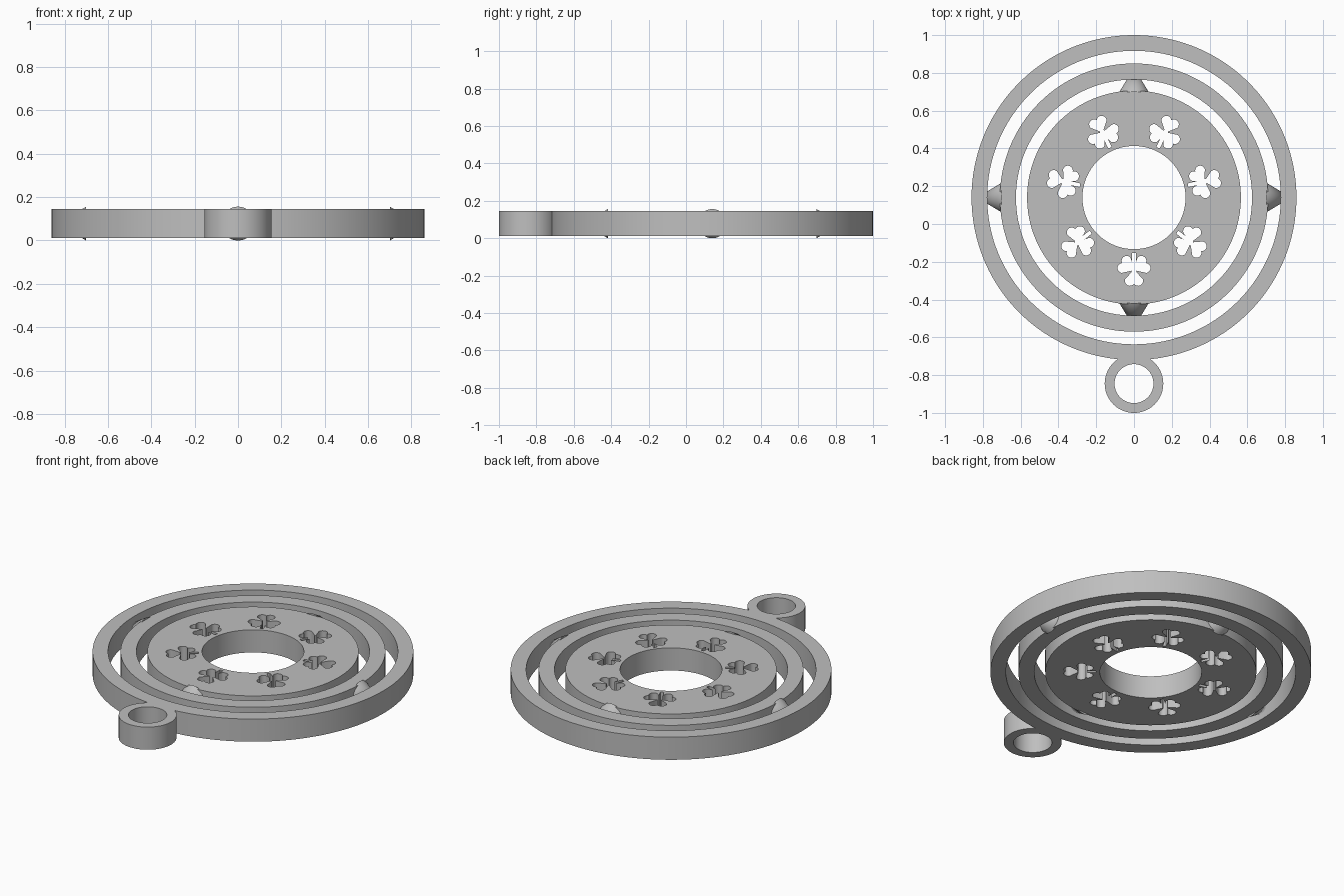
import bpy, bmesh
from math import sin, cos, tau, pi, radians, sqrt, hypot, asin
from mathutils import Matrix, Vector

cube = bpy.data.objects.get("Cube")
if cube:
    bpy.data.objects.remove(cube)

CENTER_Y = 0.14     # shared centre of the rings
MID_Z = 0.078       # middle plane of the flat parts
HALF = 0.067        # half thickness of the flat parts

grey = bpy.data.materials.new("plain grey")
grey.use_nodes = True
grey.diffuse_color = (0.52, 0.52, 0.52, 1)
grey.node_tree.nodes["Principled BSDF"].inputs["Base Color"].default_value = (0.52, 0.52, 0.52, 1)


def finish(name, mesh):
    obj = bpy.data.objects.new(name, mesh)
    bpy.context.collection.objects.link(obj)
    mesh.materials.clear()
    mesh.materials.append(grey)
    bpy.ops.object.select_all(action='DESELECT')
    obj.select_set(True)
    bpy.context.view_layer.objects.active = obj
    bpy.ops.object.shade_smooth_by_angle(angle=radians(30))
    return obj


def circle(radius, y=CENTER_Y, count=128, start=0.0):
    return [(radius * cos(start + tau * i / count), y + radius * sin(start + tau * i / count))
            for i in range(count)]


def plate(name, outlines):
    """Extrude closed outlines; nested outlines become holes."""
    curve = bpy.data.curves.new(name + " outline", 'CURVE')
    curve.dimensions = '2D'
    curve.fill_mode = 'BOTH'
    curve.extrude = HALF
    for points in outlines:
        spline = curve.splines.new('POLY')
        spline.points.add(len(points) - 1)
        for point, (x, y) in zip(spline.points, points):
            point.co = (x, y, 0, 1)
        spline.use_cyclic_u = True
    temp = bpy.data.objects.new("outline helper", curve)
    bpy.context.collection.objects.link(temp)
    graph = bpy.context.evaluated_depsgraph_get()
    mesh = bpy.data.meshes.new_from_object(temp.evaluated_get(graph))
    bpy.data.objects.remove(temp)
    bm = bmesh.new()
    bm.from_mesh(mesh)
    bmesh.ops.remove_doubles(bm, verts=bm.verts, dist=1e-5)
    bmesh.ops.recalc_face_normals(bm, faces=bm.faces)
    bmesh.ops.translate(bm, verts=bm.verts, vec=(0, 0, MID_Z))
    bm.to_mesh(mesh)
    bm.free()
    mesh.name = name
    return finish(name, mesh)


def clover_radius(angle):
    """Polar outline: three two-lobed leaves and a stem at angle pi."""
    lobe, reach, spread = 0.026, hypot(0.058, 0.022), asin(0.022 / 0.062)
    best = 0.014
    for leaf in (-tau / 3, 0, tau / 3):
        for side in (-spread, spread):
            d = angle - leaf - side
            inside = lobe ** 2 - (reach * sin(d)) ** 2
            if inside > 0 and cos(d) > 0:
                best = max(best, reach * cos(d) + sqrt(inside))
    if cos(angle) < 0:
        best = max(best, min(0.09, 0.010 / max(abs(sin(angle)), 1e-4)))
    return best


def clover(direction, distance=0.383, count=180):
    cx, cy = distance * cos(direction), CENTER_Y + distance * sin(direction)
    points = []
    for i in range(count):
        a = -pi + tau * i / count
        r = clover_radius(a)
        points.append((cx + r * cos(a + direction), cy + r * sin(a + direction)))
    return points


# Outer ring with the hanging loop merged into one outline
LOOP_Y, LOOP_R, RING_R = -0.845, 0.155, 0.86
rim = [p for p in circle(RING_R, count=256, start=-pi / 2)
       if hypot(p[0], p[1] - LOOP_Y) > LOOP_R]
rim += [p for p in circle(LOOP_R, LOOP_Y, start=pi / 2)
        if hypot(p[0], p[1] - CENTER_Y) > RING_R]
plate("outer_ring_with_loop", [rim, circle(0.777), circle(0.103, LOOP_Y, 64)])

# Middle ring
plate("middle_ring", [circle(0.71), circle(0.625)])

# Inner disc with a centre hole and seven clover cut-outs
plate("inner_disc", [circle(0.566), circle(0.273)]
      + [clover(-pi / 2 + tau * k / 7) for k in range(7)])


# Conical pivots between neighbouring rings
def pivot(name, direction, base):
    length = 0.13
    bm = bmesh.new()
    bmesh.ops.create_cone(bm, cap_ends=True, segments=48, radius1=0.078, radius2=0.0,
                          depth=length)
    out = Vector((cos(direction), sin(direction), 0))
    turn = out.to_track_quat('Z', 'Y').to_matrix().to_4x4()
    place = Matrix.Translation(Vector((0, CENTER_Y, MID_Z)) + out * (base + length / 2))
    bm.transform(place @ turn)
    mesh = bpy.data.meshes.new(name)
    bm.to_mesh(mesh)
    bm.free()
    finish(name, mesh)


pivot("back_pivot", pi / 2, 0.558)
pivot("front_pivot", -pi / 2, 0.558)
pivot("left_pivot", 0, 0.701)
pivot("right_pivot", pi, 0.701)
